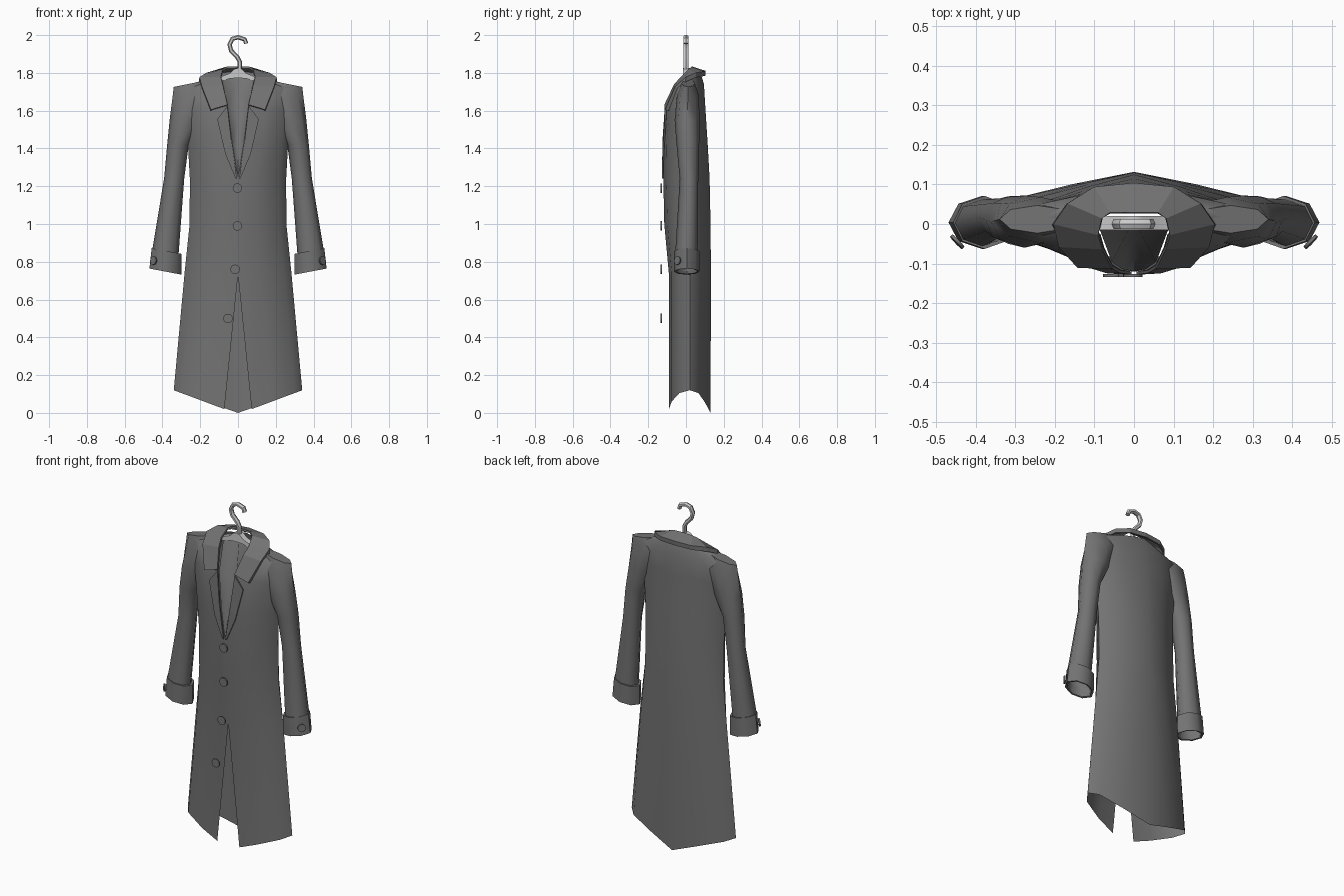
import bpy, bmesh, math
from mathutils import Vector, Matrix

if "Cube" in bpy.data.objects:
    bpy.data.objects.remove(bpy.data.objects["Cube"])


def material(name, v):
    m = bpy.data.materials.new(name)
    m.diffuse_color = (v, v, v, 1)
    m.use_nodes = True
    m.node_tree.nodes["Principled BSDF"].inputs["Base Color"].default_value = m.diffuse_color
    return m


CLOTH = material("dark_cloth", 0.17)
LIGHT = material("light_grey", 0.8)


def finish(bm, name, mat=CLOTH, mirror=False, thick=0, smooth=40):
    bmesh.ops.recalc_face_normals(bm, faces=bm.faces[:])
    me = bpy.data.meshes.new(name)
    bm.to_mesh(me)
    bm.free()
    me.materials.append(mat)
    ob = bpy.data.objects.new(name, me)
    bpy.context.collection.objects.link(ob)
    if smooth:
        bpy.ops.object.select_all(action='DESELECT')
        ob.select_set(True)
        bpy.context.view_layer.objects.active = ob
        bpy.ops.object.shade_smooth_by_angle(angle=math.radians(smooth))
    if mirror:
        ob.modifiers.new("mirror", 'MIRROR').merge_threshold = 0.0005
    if thick:
        s = ob.modifiers.new("thickness", 'SOLIDIFY')
        s.thickness = thick
        s.offset = 0
    return ob


def loft(rows, closed=False, caps=(False, False)):
    """Skin a list of equally long point rows."""
    bm = bmesh.new()
    vs = [[bm.verts.new(p) for p in r] for r in rows]
    n = len(vs[0])
    for a, b in zip(vs, vs[1:]):
        for i in range(n if closed else n - 1):
            j = (i + 1) % n
            bm.faces.new((a[i], a[j], b[j], b[i]))
    for use, r in zip(caps, (vs[0], vs[-1])):
        if use:
            bm.faces.new(r)
    return bm


# Coat body: half rows running front edge -> side -> centre back
# front edge x, half width, front y, back y, side y, z front, z side, z back
ROWS = [(.072, .34, -.09, .13, .02, .02, .12, .0),
        (0, .282, -.09, .132, .02, .73, .75, .74),
        (0, .256, -.115, .13, .015, 1.0, 1.0, 1.0),
        (0, .255, -.12, .125, .01, 1.24, 1.24, 1.24),
        (.03, .265, -.118, .115, .005, 1.42, 1.42, 1.42),
        (.055, .285, -.102, .103, .005, 1.62, 1.6, 1.61),
        (.075, .30, -.06, .095, .01, 1.72, 1.725, 1.74),
        (.085, .14, -.025, .08, .03, 1.765, 1.775, 1.79)]
FRONT = [(0, 1), (.4, .87), (.85, .5), (1, 0)]
BACK = [(.87, .42), (.45, .74), (0, 1)]
rows = []
for xe, w, yf, yb, ys, zf, zs, zb in ROWS:
    r = [(xe + (w - xe) * f, ys + (yf - ys) * g, zf + (zs - zf) * f) for f, g in FRONT]
    r += [(w * f, ys + (yb - ys) * g, zb + (zs - zb) * f) for f, g in BACK]
    rows.append(r)
finish(loft(rows), "coat_body", mirror=True, smooth=65)

# Lining panel closing the neck opening, folded at the centre
deep = [(0, .01, 1.775), (0, -.03, 1.6), (0, -.085, 1.4), (0, -.118, 1.24)]
edge = [(.088, -.01, 1.765), (.056, -.096, 1.62), (.03, -.114, 1.42), (.002, -.119, 1.24)]
finish(loft([deep, edge]), "neck_lining", mirror=True)


# Sleeves and cuffs: tilted eight-sided rings
def ring(cx, cy, z, rx, ry, tilt, n=8):
    pts = []
    for i in range(n):
        a = math.tau * i / n
        dx = rx * math.cos(a)
        pts.append((cx + dx, cy + ry * math.sin(a), z + tilt * dx))
    return pts


sleeve = [ring(*p) for p in [
    (.245, .012, 1.745, .095, .035, -.2), (.235, .01, 1.68, .112, .058, -.1),
    (.277, .006, 1.55, .085, .066, 0), (.318, .01, 1.42, .057, .06, 0),
    (.338, .016, 1.24, .053, .049, .05), (.383, .003, .86, .069, .059, .19),
    (.384, .003, .765, .072, .059, .19)]]
finish(loft(sleeve, True, (True, False)), "sleeves", mirror=True, smooth=62)
cuff = [ring(*p) for p in [
    (.378, .004, .856, .066, .056, .19), (.378, .004, .857, .079, .067, .19),
    (.384, .004, .748, .085, .067, .19), (.384, .004, .75, .074, .058, .19),
    (.384, .004, .80, .07, .057, .19)]]
finish(loft(cuff, True), "cuffs", mirror=True, smooth=50)

# Folded collar, centre back to front tip
inner = [(0, .028, 1.83), (.06, .028, 1.828), (.08, .015, 1.815),
         (.09, -.025, 1.775), (.08, -.06, 1.735), (.055, -.11, 1.63)]
outer = [(0, .1, 1.808), (.1, .09, 1.805), (.165, .05, 1.797),
         (.2, .0, 1.775), (.187, -.055, 1.725), (.14, -.107, 1.605)]
hem = [(x * 1.01, y - .002, z - .022) for x, y, z in outer[:4]] + \
      [(x, y + .015, z - .004) for x, y, z in outer[4:]]
finish(loft([inner, outer, hem]), "collar", mirror=True, thick=.01, smooth=0)

# Lapels
lap_in = [(.056, -.108, 1.625), (.036, -.12, 1.45), (.006, -.124, 1.24)]
lap_out = [(.11, -.108, 1.555), (.067, -.121, 1.37), (.012, -.124, 1.24)]
finish(loft([lap_in, lap_out]), "lapels", mirror=True, thick=.008, smooth=0)


# Buttons
def button(name, loc, normal, r, mirror=False):
    bm = bmesh.new()
    rot = Vector(normal).to_track_quat('Z', 'Y').to_matrix().to_4x4()
    bmesh.ops.create_cone(bm, cap_ends=True, segments=16, radius1=r, radius2=r,
                          depth=.008, matrix=Matrix.Translation(loc) @ rot)
    finish(bm, name, mirror=mirror)


for i, (x, z) in enumerate([(-.003, 1.19), (-.003, .99), (-.015, .76), (-.053, .5)]):
    button(f"front_button_{i + 1}", (x, -.13, z), (0, -1, 0), .025)
button("cuff_buttons", (.447, -.045, .806), (.72, -.69, .1), .022, True)

# Hanger hook: six-sided tube along a bent path
PATH = [(.043, 1.955), (.036, 1.977), (.0, 1.989), (-.03, 1.98), (-.045, 1.95),
        (-.036, 1.917), (-.005, 1.885), (.009, 1.86), (.009, 1.79)]
rows = []
for i, (x, z) in enumerate(PATH):
    a, b = PATH[max(i - 1, 0)], PATH[min(i + 1, len(PATH) - 1)]
    t = Vector((b[0] - a[0], b[1] - a[1])).normalized()
    r = []
    for k in range(6):
        c, s = .012 * math.cos(math.tau * k / 6), .015 * math.sin(math.tau * k / 6)
        r.append((x - t.y * c, s, z + t.x * c))
    rows.append(r)
finish(loft(rows, True, (True, True)), "hanger_hook", LIGHT)

# Hanger arms: upper and lower edges joined front and back
upper = [(0, 1.825), (.02, 1.82), (.045, 1.797), (.09, 1.78), (.14, 1.757), (.2, 1.722)]
lower = [(0, 1.772), (.02, 1.772), (.045, 1.77), (.09, 1.756), (.14, 1.735), (.2, 1.702)]
rows = [[(x, -.015, u), (x, .02, u), (x, .02, l), (x, -.015, l)]
        for (x, u), (_, l) in zip(upper, lower)]
finish(loft(rows, True, (False, True)), "hanger_arms", LIGHT, mirror=True)
